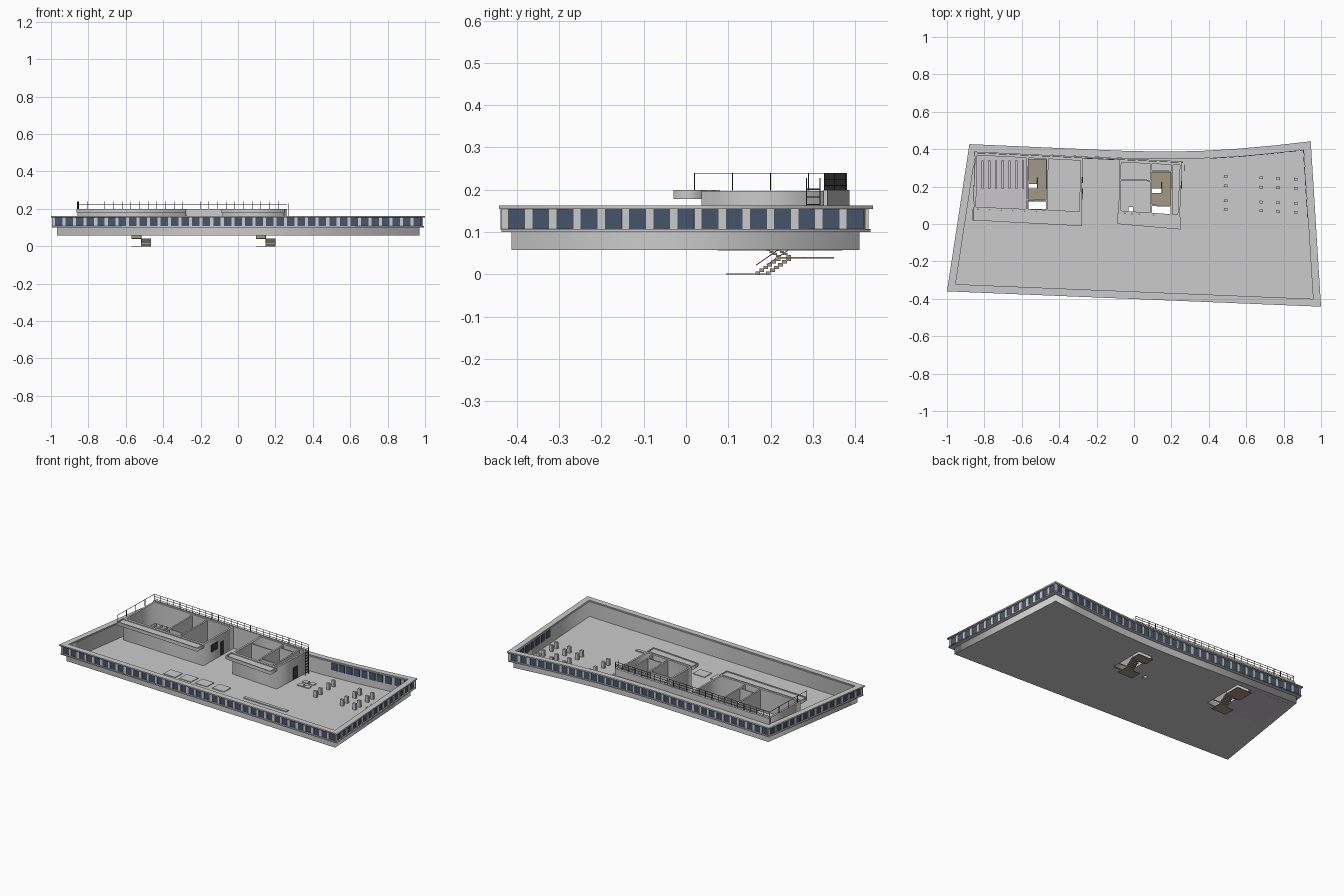
import bpy, bmesh, math
from mathutils import Vector, Matrix

if "Cube" in bpy.data.objects:
    bpy.data.objects.remove(bpy.data.objects["Cube"])


def material(name, rgb):
    m = bpy.data.materials.new(name)
    m.diffuse_color = (*rgb, 1)
    m.use_nodes = True
    m.node_tree.nodes["Principled BSDF"].inputs["Base Color"].default_value = m.diffuse_color
    return m


GLASS = material("glass_blue", (0.065, 0.09, 0.15))
TAN = material("stair_tan", (0.36, 0.32, 0.24))
LILAC = material("lilac_floor", (0.6, 0.55, 0.62))
DARK = material("dark_metal", (0.05, 0.05, 0.05))


def inset(pts, d):
    # move every edge of a counter-clockwise outline inwards by d
    out = []
    for i, p in enumerate(pts):
        p = Vector(p)
        a = (p - Vector(pts[i - 1])).normalized()
        b = (Vector(pts[(i + 1) % len(pts)]) - p).normalized()
        na, nb = Vector((-a.y, a.x)), Vector((-b.y, b.x))
        out.append(tuple(p + (na + nb) * d / (1 + na.dot(nb))))
    return out


def prism(name, loops, z0, z1, mat=None):
    # extruded outline; further loops become holes
    cu = bpy.data.curves.new(name, 'CURVE')
    cu.dimensions, cu.fill_mode = '2D', 'BOTH'
    cu.extrude = (z1 - z0) / 2
    for lp in loops:
        s = cu.splines.new('POLY')
        s.points.add(len(lp) - 1)
        for q, p in zip(s.points, lp):
            q.co = (p[0], p[1], 0, 1)
        s.use_cyclic_u = True
    tmp = bpy.data.objects.new(name + "_outline", cu)
    bpy.context.collection.objects.link(tmp)
    dg = bpy.context.evaluated_depsgraph_get()
    me = bpy.data.meshes.new_from_object(tmp.evaluated_get(dg))
    bpy.data.objects.remove(tmp)
    ob = bpy.data.objects.new(name, me)
    ob.location.z = (z0 + z1) / 2
    bpy.context.collection.objects.link(ob)
    me.materials.clear()
    if mat:
        me.materials.append(mat)
    return ob


def boxes(name, items, mat=None):
    # one mesh of many boxes: (centre, size, turn about z)
    bm = bmesh.new()
    for c, s, r in items:
        bmesh.ops.create_cube(bm, size=1, matrix=Matrix.Translation(c)
                              @ Matrix.Rotation(r, 4, 'Z') @ Matrix.Diagonal((*s, 1)))
    me = bpy.data.meshes.new(name)
    bm.to_mesh(me)
    bm.free()
    if mat:
        me.materials.append(mat)
    ob = bpy.data.objects.new(name, me)
    bpy.context.collection.objects.link(ob)
    return ob


def beam(a, b, z0, z1, t):
    a, b = Vector(a), Vector(b)
    m, d = (a + b) / 2, b - a
    return ((m.x, m.y, (z0 + z1) / 2), (d.length, t, z1 - z0), math.atan2(d.y, d.x))


def rect(x0, x1, y0, y1):
    return [(x0, y0), (x1, y0), (x1, y1), (x0, y1)]


# Main storey: floor, walls, sill and cap follow one outline
P = [(-1, -.36), (1, -.442), (.945, .442), (.75, .42), (.55, .402),
     (.35, .39), (.15, .387), (-.05, .391), (-.88, .427)]
holes = [rect(-.565, -.47, .08, .345), rect(.095, .195, .05, .275),
         rect(-.505, -.47, .035 + .03, .078), rect(-.03, -.005, .06, .09)]
prism("floor_slab", [inset(P, .028)] + holes[:2] + holes[3:], .057, .062)
prism("lower_wall", [inset(P, .028), inset(P, .04)], .057, .107)
prism("sill_band", [inset(P, .005), inset(P, .04)], .1, .107)
prism("upper_wall", [inset(P, .016), inset(P, .04)], .107, .156)
prism("parapet_cap", [P, inset(P, .036)], .155, .163)

# Windows and piers along every side; the terrace corner is glazed through
panes, piers = [], []
W = inset(P, .012)
for i, a in enumerate(W):
    a, b = Vector(a), Vector(W[(i + 1) % len(W)])
    d = b - a
    n = max(1, round(d.length / .056))
    step, ang, u = d.length / n, math.atan2(d.y, d.x), d.normalized()
    inn = Vector((-u.y, u.x))
    for k in range(n):
        c = a + u * step * (k + .5)
        terrace = (c.x > .9 and c.y > .05) or (c.x > .42 and c.y > .3)
        depth = .031 if terrace else .006
        q = c + inn * (.001 + depth / 2)
        panes.append(((q.x, q.y, .131), (.04, depth, .047), ang))
        q = a + u * step * k + inn * .002
        piers.append(((q.x, q.y, .131), (step - .04, .009, .049), ang))
boxes("windows", panes, GLASS)
boxes("window_piers", piers)

# Two rooftop blocks: outer walls, partitions and projecting canopies
Z0, Z1 = .06, .197
L = [(-.857, .08), (-.28, .055), (-.275, .35), (-.85, .38)]
R = [(-.082, .06), (.245, .037), (.258, .326), (-.08, .342)]
for nm, o in (("left", L), ("right", R)):
    prism(nm + "_block_walls", [o, inset(o, .012)], Z0, Z1)
    front = [(o[0][0] - .006, o[0][1] - .06), (o[1][0] + .003, o[1][1] - .066),
             (o[1][0] + .003, o[1][1]), (o[0][0] - .006, o[0][1])]
    prism(nm + "_canopy", [front], .178, .194)
    prism(nm + "_canopy_rim", [front, inset(front, .007)], .193, .199)
boxes("partitions", [
    beam((-.572, .07), (-.57, .365), Z0, .19, .01),
    beam((-.465, .065), (-.463, .358), Z0, .19, .01),
    beam((-.57, .13), (-.463, .125), Z0, .19, .008),
    beam((.09, .05), (.09, .33), Z0, .19, .01),
    beam((.2, .045), (.203, .33), Z0, .19, .01),
    beam((-.075, .237), (.09, .232), Z0, .19, .008),
    beam((.09, .285), (.203, .28), Z0, .19, .008),
    beam((.09, .1), (.2, .096), Z0, .19, .008)])
boxes("back_parapet", [beam((-.855, .382), (.262, .33), Z0, .2, .01)])
boxes("block_openings", [
    beam((-.277, .13), (-.276, .19), .12, .165, .005),
    beam((-.276, .22), (-.275, .25), .065, .15, .005),
    beam((.253, .19), (.255, .23), .065, .14, .005)], DARK)

# Lilac plant-room floor with a row of slats
prism("plant_room_floor", [[(-.845, .09), (-.575, .075), (-.575, .36), (-.842, .37)]],
      .0565, .064, LILAC)
boxes("plant_slats", [((-.81 + k * .036, .265, .072), (.012, .15, .014), 0)
                      for k in range(7)], LILAC)


# Stairs hanging below the floor
def stair(name, x0, x1, y0, yend):
    xm, n = (x0 + x1) / 2, 6
    it = [(((x0 + x1) / 2, y0 - .035, .001), (x1 - x0, .07, .002), 0)]
    y1 = y0 + .057
    w = (x1 - x0) / 2
    for k in range(n):
        y = y0 + (k + .5) * .057 / n
        z = (k + 1) * .04 / n
        it.append(((xm + w / 2, y, z - .004), (w, .057 / n + .002, .008), 0))
    it.append((((x0 + x1) / 2, (y1 + yend) / 2, .039), (x1 - x0, yend - y1, .003), 0))
    for k in range(4):
        it.append(((xm - w / 2, y1 - .008 * (k + .5), .043 + k * .005), (w, .01, .005), 0))
    boxes(name, it, TAN)
    # sloping handrail
    bm = bmesh.new()
    bmesh.ops.create_cube(bm, size=1, matrix=Matrix.Translation((xm, y0 + .03, .042))
                          @ Matrix.Rotation(math.atan2(.04, .057), 4, 'X')
                          @ Matrix.Diagonal((.002, .07, .002, 1)))
    me = bpy.data.meshes.new(name + "_handrail")
    bm.to_mesh(me)
    bm.free()
    me.materials.append(DARK)
    bpy.context.collection.objects.link(bpy.data.objects.new(name + "_handrail", me))


stair("left_stair", -.57, -.465, .19, .35)
stair("right_stair", .095, .2, .165, .28)


# Roof railings and access ladder
def railing(name, a, b, n, levels):
    a, b = Vector(a), Vector(b)
    it = [beam(a, b, z - .001, z + .001, .002) for z in levels]
    for k in range(n + 1):
        p = a.lerp(b, k / n)
        it.append(((p.x, p.y, .219), (.0025, .0025, .042), 0))
    boxes(name, it, DARK)


railing("back_railing", (-.852, .38), (.262, .328), 24, (.21, .225, .239))
railing("side_railing", (-.86, .02), (-.852, .38), 4, (.239,))
boxes("roof_ladder",
      [((.272, y, .145), (.003, .003, .165), 0) for y in (.285, .317)]
      + [((.272, .301, .075 + k * .018), (.003, .034, .003), 0) for k in range(8)], DARK)

# Deck fittings: terrace posts, flat hatches and a low kerb
boxes("terrace_posts", [((x, y - (x - .49) * .04, .08), (.02, .014, .045), -.04)
                        for x in (.49, .68, .77, .865) for y in (.255, .205, .125, .078)])
boxes("deck_hatches", [((x, -.135, .063), (.085, .07, .006), -.04)
                       for x in (-.36, -.25, -.14, -.02)]
      + [((x, y, .063), (.035, .03, .008), 0) for x in (.33, .375) for y in (.16, .21)])
boxes("deck_kerb", [beam((.16, -.165), (.47, -.178), .06, .068, .02)])
